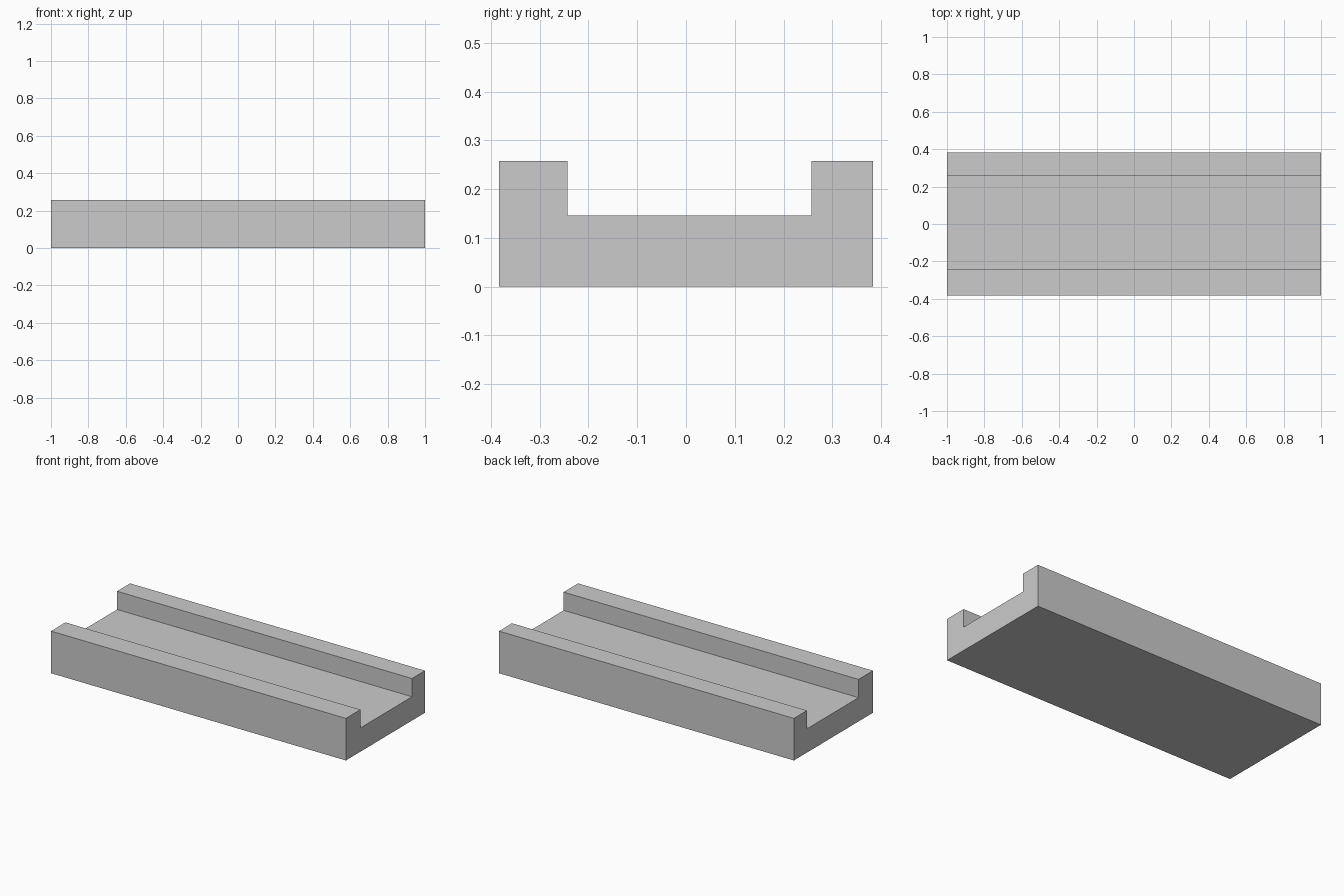
import bpy, bmesh

if "Cube" in bpy.data.objects:
    bpy.data.objects.remove(bpy.data.objects["Cube"])

# Channel cross-section (y, z), with a slightly off-centre groove
HALF_LENGTH = 1.0
PROFILE = [(-0.383, 0), (0.383, 0), (0.383, 0.258), (0.257, 0.258),
           (0.257, 0.146), (-0.243, 0.146), (-0.243, 0.258), (-0.383, 0.258)]


def extrude_along_x(name, profile, half_length):
    bm = bmesh.new()
    face = bm.faces.new([bm.verts.new((-half_length, y, z)) for y, z in profile])
    result = bmesh.ops.extrude_face_region(bm, geom=[face], use_keep_orig=True)
    moved = [v for v in result["geom"] if isinstance(v, bmesh.types.BMVert)]
    bmesh.ops.translate(bm, verts=moved, vec=(2 * half_length, 0, 0))
    bmesh.ops.recalc_face_normals(bm, faces=bm.faces)
    mesh = bpy.data.meshes.new(name)
    bm.to_mesh(mesh)
    bm.free()
    obj = bpy.data.objects.new(name, mesh)
    bpy.context.collection.objects.link(obj)
    return obj


# Straight block with a long groove between two side rails
extrude_along_x("channel_block", PROFILE, HALF_LENGTH)
